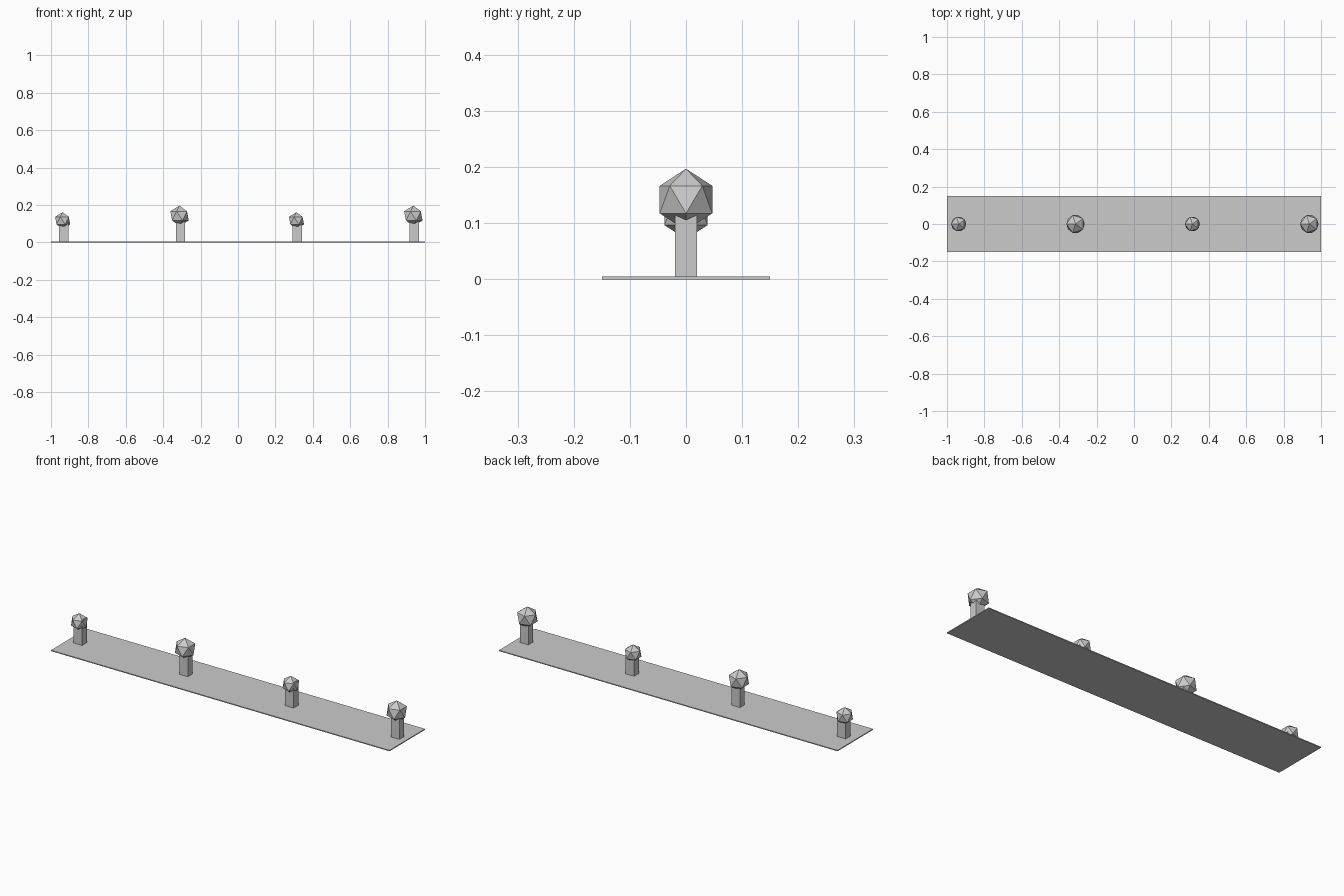
import bpy
import math

if "Cube" in bpy.data.objects:
    bpy.data.objects.remove(bpy.data.objects["Cube"])

grey = bpy.data.materials.new("plain_grey")
grey.diffuse_color = (0.6, 0.6, 0.6, 1.0)
grey.use_nodes = True
grey.node_tree.nodes["Principled BSDF"].inputs["Base Color"].default_value = grey.diffuse_color


def box(name, x0, x1, half_y, z0, z1):
    bpy.ops.mesh.primitive_cube_add(size=1, location=((x0 + x1) / 2, 0, (z0 + z1) / 2))
    ob = bpy.context.object
    ob.name = name
    ob.scale = (x1 - x0, 2 * half_y, z1 - z0)
    ob.data.materials.append(grey)


def crown(name, x, z, radius):
    bpy.ops.mesh.primitive_ico_sphere_add(subdivisions=1, radius=radius, location=(x, 0, z),
                                          rotation=(0, 0, math.pi))
    ob = bpy.context.object
    ob.name = name
    ob.data.materials.append(grey)


# Thin ground strip
PLATE_TOP = 0.005
box("ground_strip", -1, 1, 0.15, 0, PLATE_TOP)

# Alternating small and large trees: crown centre, crown radius, trunk top
SIZES = [("small", 0.1165, 0.045, 0.14), ("large", 0.142, 0.055, 0.172)]
for i in range(4):
    x = -0.9375 + 0.625 * i
    label, centre, radius, trunk_top = SIZES[i % 2]
    # Trunk sits slightly off the crown axis
    box(f"{label}_tree_trunk_{i + 1}", x - 0.02, x + 0.03, 0.02, PLATE_TOP, trunk_top)
    crown(f"{label}_tree_crown_{i + 1}", x, centre, radius)
